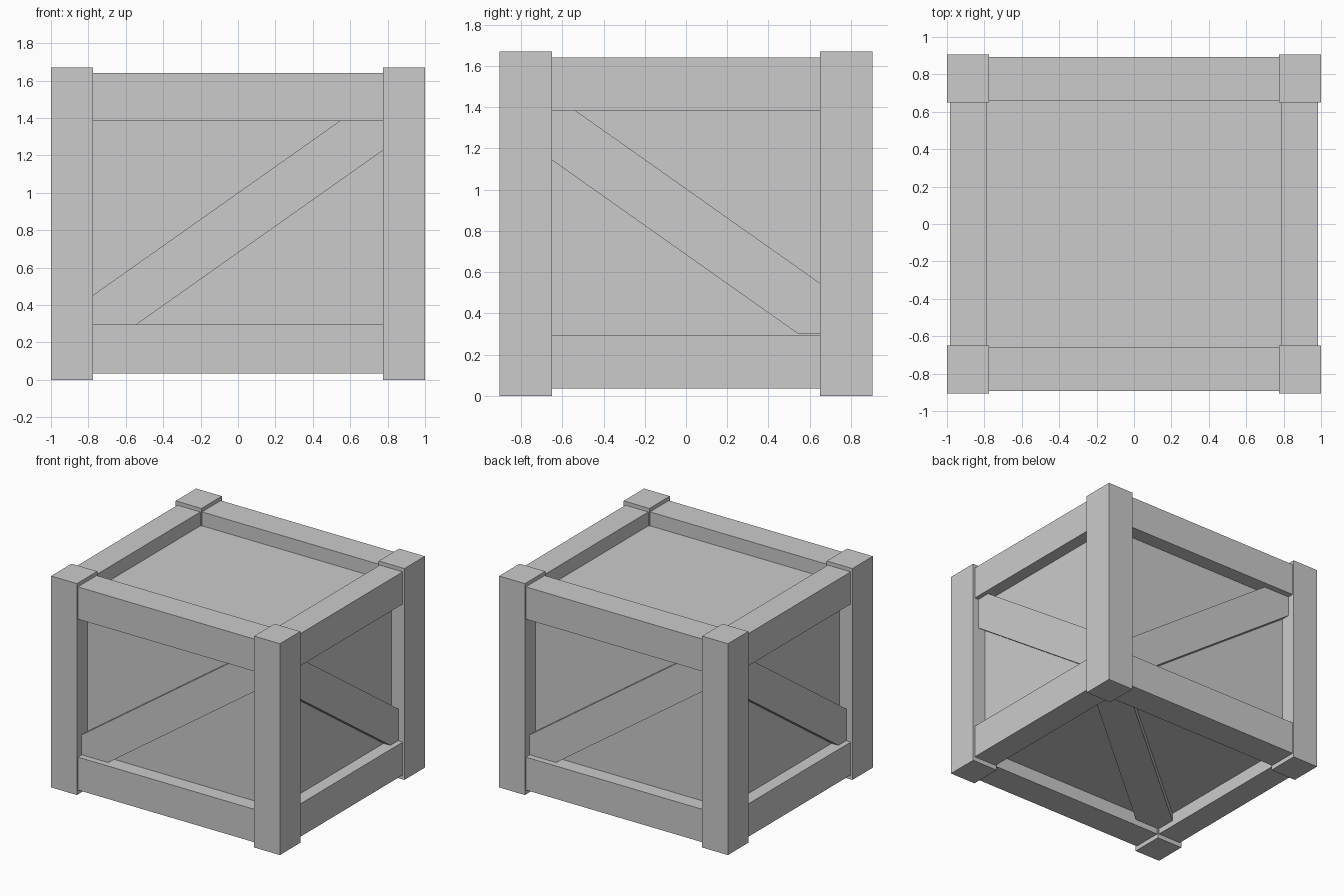
import bpy, bmesh, math
from mathutils import Matrix, Vector

if "Cube" in bpy.data.objects:
    bpy.data.objects.remove(bpy.data.objects["Cube"])


def finish(bm, name):
    bmesh.ops.recalc_face_normals(bm, faces=bm.faces)
    me = bpy.data.meshes.new(name)
    bm.to_mesh(me)
    bm.free()
    ob = bpy.data.objects.new(name, me)
    bpy.context.collection.objects.link(ob)
    return ob


def box(name, x, y, z):
    bm = bmesh.new()
    bmesh.ops.create_cube(bm, size=1)
    size = Vector((x[1] - x[0], y[1] - y[0], z[1] - z[0]))
    mid = Vector((sum(x), sum(y), sum(z))) / 2
    for v in bm.verts:
        v.co = mid + Vector(a * b for a, b in zip(v.co, size))
    return finish(bm, name)


def span(sign, a, b):
    return tuple(sorted((sign * a, sign * b)))


def brace(name, hw, hh, slope, center, u, v, n, thick, width=0.262):
    """Diagonal board trimmed to the opening; n points inward from its outer face."""
    bm = bmesh.new()
    d = Vector((1, slope, 0)).normalized()
    p = Vector((-d.y, d.x, 0))
    w = width / 2
    bm.faces.new([bm.verts.new(d * a * 3 + p * b * w)
                  for a, b in ((-1, -1), (1, -1), (1, 1), (-1, 1))])
    for no, dist in (((1, 0, 0), hw), ((-1, 0, 0), hw), ((0, 1, 0), hh), ((0, -1, 0), hh)):
        no = Vector(no)
        bmesh.ops.bisect_plane(bm, geom=bm.verts[:] + bm.edges[:] + bm.faces[:],
                               plane_co=no * dist, plane_no=no, clear_outer=True)
    ext = bmesh.ops.extrude_face_region(bm, geom=bm.faces[:])
    for g in ext["geom"]:
        if isinstance(g, bmesh.types.BMVert):
            g.co.z += thick
    U, V, N, C = map(Vector, (u, v, n, center))
    for vert in bm.verts:
        c = vert.co.copy()
        vert.co = C + U * c.x + V * c.y + N * c.z
    return bm, name


# Inner panelled box
box("inner_panels", (-0.885, 0.885), (-0.775, 0.775), (0.14, 1.53))

# Corner posts
for sx in (-1, 1):
    for sy in (-1, 1):
        box("corner_post", span(sx, 0.775, 1.0), span(sy, 0.65, 0.905), (0, 1.67))

# Top and bottom rails on all four sides
for z in ((0.035, 0.295), (1.385, 1.64)):
    for s in (-1, 1):
        box("long_rail", (-0.775, 0.775), span(s, 0.658, 0.893), z)
        box("side_rail", span(s, 0.785, 0.985), (-0.65, 0.65), z)

# Diagonal braces, each side turned half a turn for the opposite side
for turn, fname, sname in ((0, "front_brace", "right_brace"), (math.pi, "back_brace", "left_brace")):
    rot = Matrix.Rotation(turn, 4, 'Z')
    for bm, name in (
        brace(fname, 0.775, 0.545, 0.706, (0, -0.845, 0.84), (1, 0, 0), (0, 0, 1), (0, 1, 0), 0.08),
        brace(sname, 0.65, 0.545, -0.706, (0.95, 0, 0.845), (0, 1, 0), (0, 0, 1), (-1, 0, 0), 0.08),
    ):
        bmesh.ops.transform(bm, matrix=rot, verts=bm.verts)
        finish(bm, name)

# Brace under the floor
finish(*brace("bottom_brace", 0.785, 0.655, 0.85, (0, 0, 0.08), (1, 0, 0), (0, 1, 0), (0, 0, 1), 0.07))
